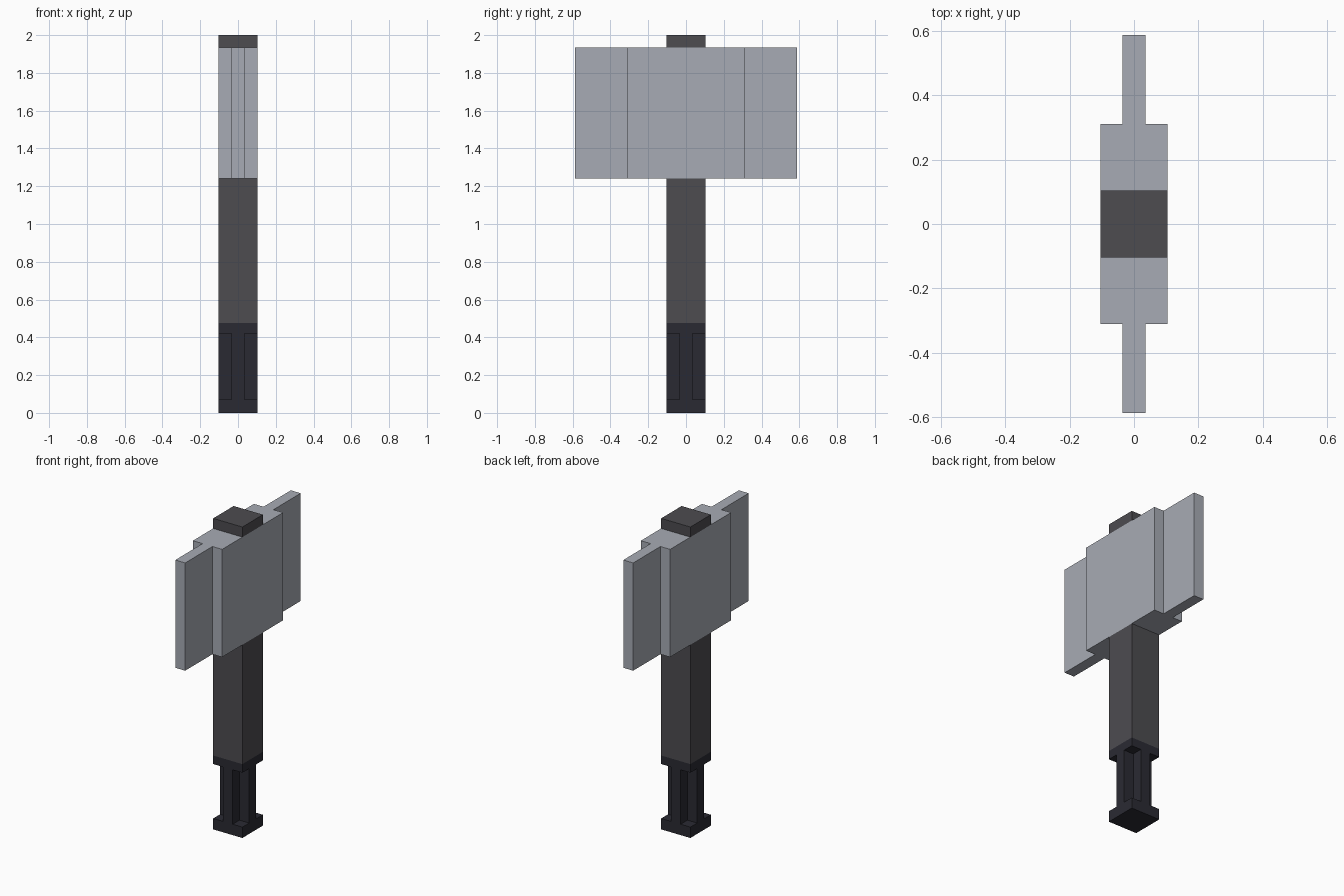
import bpy
import bmesh

cube = bpy.data.objects.get("Cube")
if cube:
    bpy.data.objects.remove(cube, do_unlink=True)

HALF = 0.104   # half thickness of the shaft and the head
RIB = 0.035    # half thickness of the grip ribs and the blades


def material(name, srgb):
    colour = [(c / 255) ** 2.2 for c in srgb] + [1.0]
    mat = bpy.data.materials.new(name)
    mat.use_nodes = True
    mat.diffuse_color = colour
    bsdf = next(n for n in mat.node_tree.nodes if n.type == 'BSDF_PRINCIPLED')
    bsdf.inputs["Base Color"].default_value = colour
    return mat


def prism(name, outline, z0, z1, mat):
    """Extrude a flat outline upward from z0 to z1."""
    bm = bmesh.new()
    base = bm.faces.new([bm.verts.new((x, y, z0)) for x, y in outline])
    top = bmesh.ops.extrude_face_region(bm, geom=[base])["geom"]
    verts = [v for v in top if isinstance(v, bmesh.types.BMVert)]
    bmesh.ops.translate(bm, verts=verts, vec=(0, 0, z1 - z0))
    bmesh.ops.recalc_face_normals(bm, faces=bm.faces)
    mesh = bpy.data.meshes.new(name)
    bm.to_mesh(mesh)
    bm.free()
    mesh.materials.append(mat)
    obj = bpy.data.objects.new(name, mesh)
    bpy.context.collection.objects.link(obj)
    return obj


def mirrored(quarter):
    """Complete a quarter outline (from +x axis side to +y axis side)."""
    half = quarter + [(-x, y) for x, y in reversed(quarter)]
    return half + [(-x, -y) for x, y in half]


steel = material("light_steel", (166, 170, 179))
grey = material("dark_grey", (78, 77, 81))
black = material("blue_black", (46, 46, 54))

square = mirrored([(HALF, HALF)])
cross = mirrored([(HALF, RIB), (RIB, RIB), (RIB, HALF)])
head = mirrored([(HALF, 0.31), (RIB, 0.31), (RIB, 0.587)])

# Grip: two end collars joined by a cross-shaped core
prism("grip_base", square, 0, 0.07, black)
prism("grip_core", cross, 0.07, 0.42, black)
prism("grip_collar", square, 0.42, 0.475, black)

# Shaft, with its end showing above the head
prism("shaft", square, 0.475, 1.242, grey)
prism("shaft_tip", square, 1.935, 2.0, grey)

# Head: thick middle block with a thin blade on each side
prism("double_head", head, 1.242, 1.935, steel)
